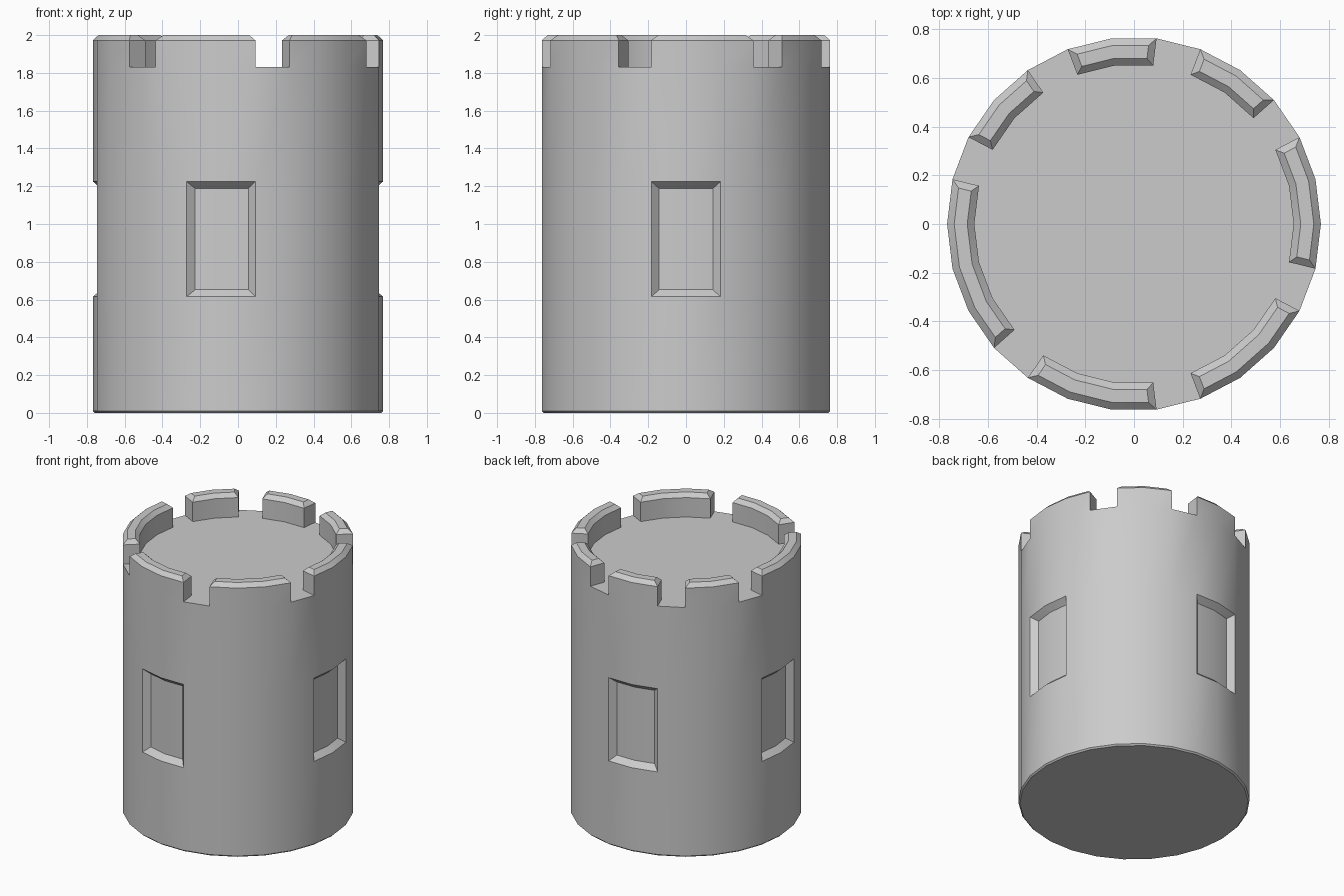
import bpy, bmesh, math

if "Cube" in bpy.data.objects:
    bpy.data.objects.remove(bpy.data.objects["Cube"])

SIDES = 26
R, R_IN = 0.768, 0.656
Z_FLOOR, Z_CHAMFER, Z_TOP = 1.83, 1.972, 2.0
WIN_LOW, WIN_HIGH = 0.615, 1.225
GAPS = {2, 5, 8, 11, 16, 20, 24}      # one-segment openings in the battlement
WINDOWS = (6, 12, 18, 25)             # first segment of each two-segment window

bm = bmesh.new()


def ring(r, z):
    return [bm.verts.new((r * math.cos(2 * math.pi * k / SIDES),
                          r * math.sin(2 * math.pi * k / SIDES), z))
            for k in range(SIDES)]


def band(lower, upper):
    return [bm.faces.new((lower[k], lower[(k + 1) % SIDES],
                          upper[(k + 1) % SIDES], upper[k]))
            for k in range(SIDES)]


# tower wall, parapet walk and floor
profile = [(R - 0.01, 0), (R, 0.01), (R, WIN_LOW), (R, WIN_HIGH),
           (R, Z_FLOOR), (R_IN, Z_FLOOR)]
rings = [ring(r, z) for r, z in profile]
bands = [band(a, b) for a, b in zip(rings, rings[1:])]
bm.faces.new(rings[0][::-1])
bm.faces.new(rings[-1])
bm.normal_update()

# recessed windows with bevelled frames
for k in WINDOWS:
    faces = [bands[2][k], bands[2][(k + 1) % SIDES]]
    bmesh.ops.inset_region(bm, faces=faces, thickness=0.037, depth=-0.042,
                           use_boundary=True, use_even_offset=True)

# raised battlement blocks with chamfered tops
blocks = [f for k, f in enumerate(bands[4]) if k not in GAPS]
geom = bmesh.ops.extrude_face_region(bm, geom=blocks)["geom"]
bmesh.ops.translate(bm, vec=(0, 0, Z_CHAMFER - Z_FLOOR),
                    verts=[g for g in geom if isinstance(g, bmesh.types.BMVert)])
tops = [g for g in geom if isinstance(g, bmesh.types.BMFace)]
bmesh.ops.delete(bm, geom=[f for f in blocks if f.is_valid], context='FACES_ONLY')
bm.normal_update()
bmesh.ops.inset_region(bm, faces=tops, thickness=0.029, depth=Z_TOP - Z_CHAMFER,
                       use_boundary=True, use_even_offset=True)
bmesh.ops.recalc_face_normals(bm, faces=bm.faces[:])

mesh = bpy.data.meshes.new("castle_tower")
bm.to_mesh(mesh)
bm.free()
tower = bpy.data.objects.new("castle_tower", mesh)
bpy.context.collection.objects.link(tower)
bpy.context.view_layer.objects.active = tower
tower.select_set(True)
bpy.ops.object.shade_smooth_by_angle(angle=math.radians(25))
